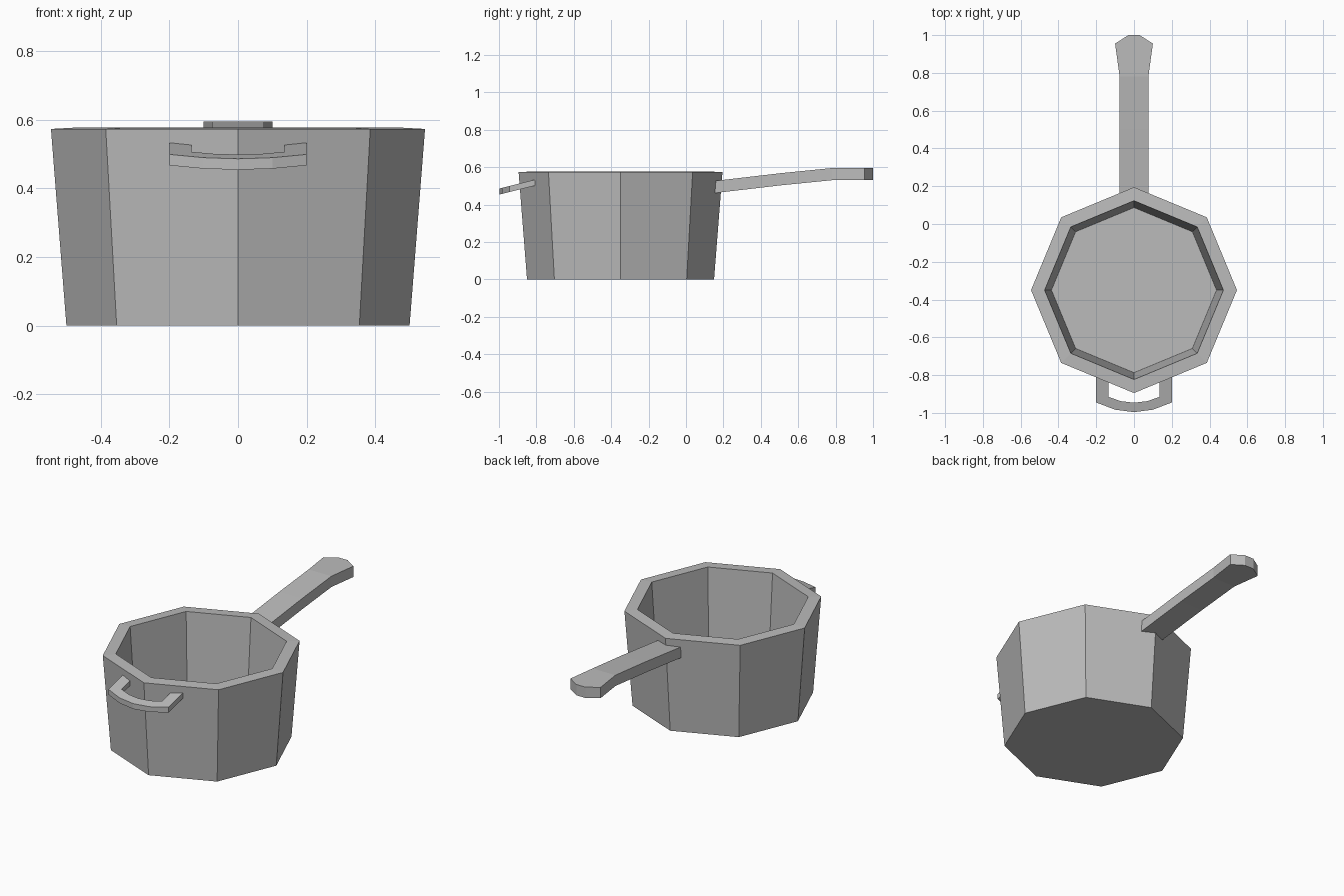
import bpy, bmesh, math

cube = bpy.data.objects.get("Cube")
if cube:
    bpy.data.objects.remove(cube, do_unlink=True)

steel = bpy.data.materials.new("grey_metal")
steel.use_nodes = True
colour = (0.5, 0.5, 0.5, 1)
steel.diffuse_color = colour
steel.node_tree.nodes["Principled BSDF"].inputs["Base Color"].default_value = colour


def finish(bm, name):
    bmesh.ops.recalc_face_normals(bm, faces=bm.faces)
    mesh = bpy.data.meshes.new(name)
    bm.to_mesh(mesh)
    bm.free()
    mesh.materials.append(steel)
    obj = bpy.data.objects.new(name, mesh)
    bpy.context.collection.objects.link(obj)
    return obj


def loft(name, rings):
    """Join closed rings of points with quads and cap both ends."""
    bm = bmesh.new()
    loops = [[bm.verts.new(p) for p in ring] for ring in rings]
    n = len(loops[0])
    for a, b in zip(loops, loops[1:]):
        for i in range(n):
            j = (i + 1) % n
            bm.faces.new((a[i], a[j], b[j], b[i]))
    bm.faces.new(loops[0][::-1])
    bm.faces.new(loops[-1])
    return finish(bm, name)


# Eight-sided pot: outer wall, rim, inner wall and floor
def octagon(radius, z, centre_y=-0.35):
    angles = [i * math.pi / 4 for i in range(8)]
    return [(radius * math.cos(a), centre_y + radius * math.sin(a), z) for a in angles]


loft("pot_body", [octagon(r, z) for r, z in
                  ((0.5, 0), (0.545, 0.573), (0.473, 0.577), (0.437, 0.06))])

# Long back handle: y, half width, underside height
stations = [(0.15, 0.076, 0.461), (0.5, 0.076, 0.502), (0.78, 0.076, 0.53),
            (0.955, 0.1, 0.53), (1.0, 0.03, 0.53)]
thick = 0.065
loft("long_handle", [[(-w, y, z), (w, y, z), (w, y, z + thick), (-w, y, z + thick)]
                     for y, w, z in stations])

# Small front grip: U-shaped band sloping down away from the pot
# pairs of outer and inner points along one half
half = [((0.2, -0.8), (0.135, -0.8)), ((0.2, -0.945), (0.135, -0.915)),
        ((0.1, -0.983), (0.07, -0.938))]
path = half + [((0, -0.996), (0, -0.946))]
path += [tuple((-x, y) for x, y in pair) for pair in reversed(half)]


def grip_height(y):
    return 0.535 + 0.25 * (y + 0.8)


rings = []
for (ox, oy), (ix, iy) in path:
    oz, iz = grip_height(oy), grip_height(iy)
    rings.append([(ox, oy, oz), (ix, iy, iz),
                  (ix, iy, iz - 0.032), (ox, oy, oz - 0.032)])
loft("front_grip", rings)
